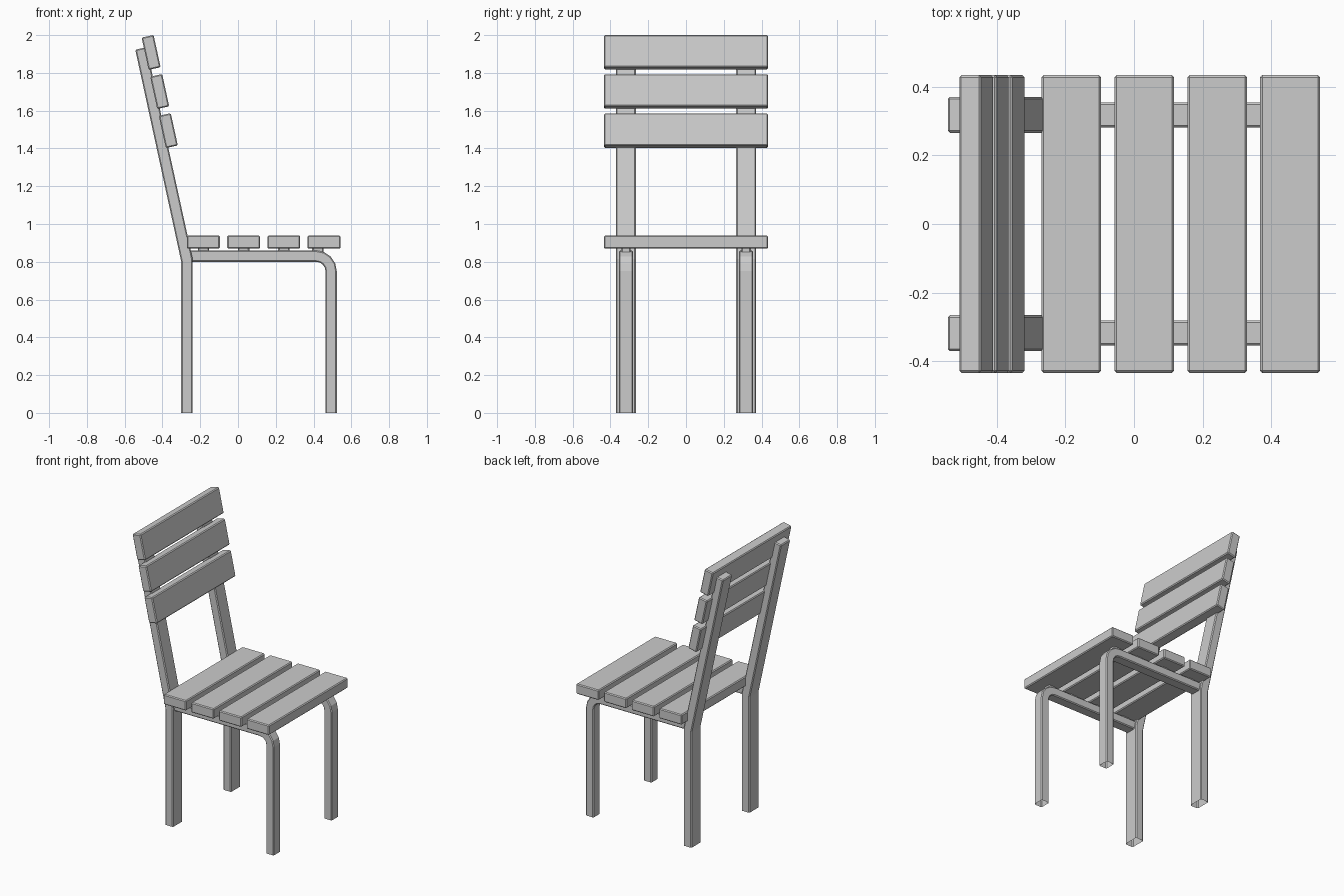
import bpy, bmesh
from math import sin, cos, pi, radians

if "Cube" in bpy.data.objects:
    bpy.data.objects.remove(bpy.data.objects["Cube"])


def finish(name, bm, bevel):
    bmesh.ops.recalc_face_normals(bm, faces=bm.faces)
    mesh = bpy.data.meshes.new(name)
    bm.to_mesh(mesh)
    bm.free()
    ob = bpy.data.objects.new(name, mesh)
    bpy.context.collection.objects.link(ob)
    mod = ob.modifiers.new("edge_bevel", 'BEVEL')
    mod.width = bevel
    mod.segments = 1
    mod.limit_method = 'ANGLE'
    mod.angle_limit = radians(40)
    return ob


def slat(name, size, loc, tilt=0.0):
    bm = bmesh.new()
    bmesh.ops.create_cube(bm, size=1)
    bmesh.ops.scale(bm, vec=size, verts=bm.verts)
    ob = finish(name, bm, 0.006)
    ob.location = loc
    ob.rotation_euler.y = tilt


def rail(name, pairs, y0, y1):
    """Loft a bar through pairs of side-profile points; the floor end stays open."""
    bm = bmesh.new()
    rings = [[bm.verts.new((p[0], y, p[1])) for p, y in
              ((a, y0), (b, y0), (b, y1), (a, y1))] for a, b in pairs]
    for r, s in zip(rings, rings[1:]):
        for i in range(4):
            j = (i + 1) % 4
            bm.faces.new((r[i], r[j], s[j], s[i]))
    bm.faces.new(rings[-1])
    finish(name, bm, 0.006)


# Seat slats
for i in range(4):
    slat(f"seat_slat_{i + 1}", (0.174, 0.868, 0.07), (-0.183 + i * 0.2127, 0, 0.904))

# Tilted backrest slats
for i in range(3):
    slat(f"back_slat_{i + 1}", (0.065, 0.868, 0.175),
         (-0.369 - i * 0.0455, 0, 1.4945 + i * 0.207), radians(-12.3))

# Side profiles: rear post with a kink, front leg bent into the seat rail
post = [((-0.301, 0), (-0.240, 0)),
        ((-0.301, 0.803), (-0.240, 0.815)),
        ((-0.544, 1.923), (-0.485, 1.936))]
leg = [((0.523, 0), (0.463, 0))]
for k in range(5):
    a = k / 4 * pi / 2
    leg.append(tuple((0.413 + r * cos(a), 0.75 + r * sin(a)) for r in (0.11, 0.05)))
leg.append(((-0.262, 0.86), (-0.262, 0.80)))

# Left and right frames
for side, s in (("left", -1), ("right", 1)):
    rail(f"back_post_{side}", post, s * 0.266, s * 0.371)
    rail(f"front_leg_{side}", leg, s * 0.281, s * 0.355)

# Seat slats rest slightly above the rails: small hidden mounting blocks
for i in range(4):
    for side, s in (("left", -1), ("right", 1)):
        slat(f"slat_spacer_{side}_{i + 1}", (0.06, 0.05, 0.03),
             (-0.183 + min(i, 2) * 0.2127 + (0.18 if i == 3 else 0), s * 0.318, 0.862))
